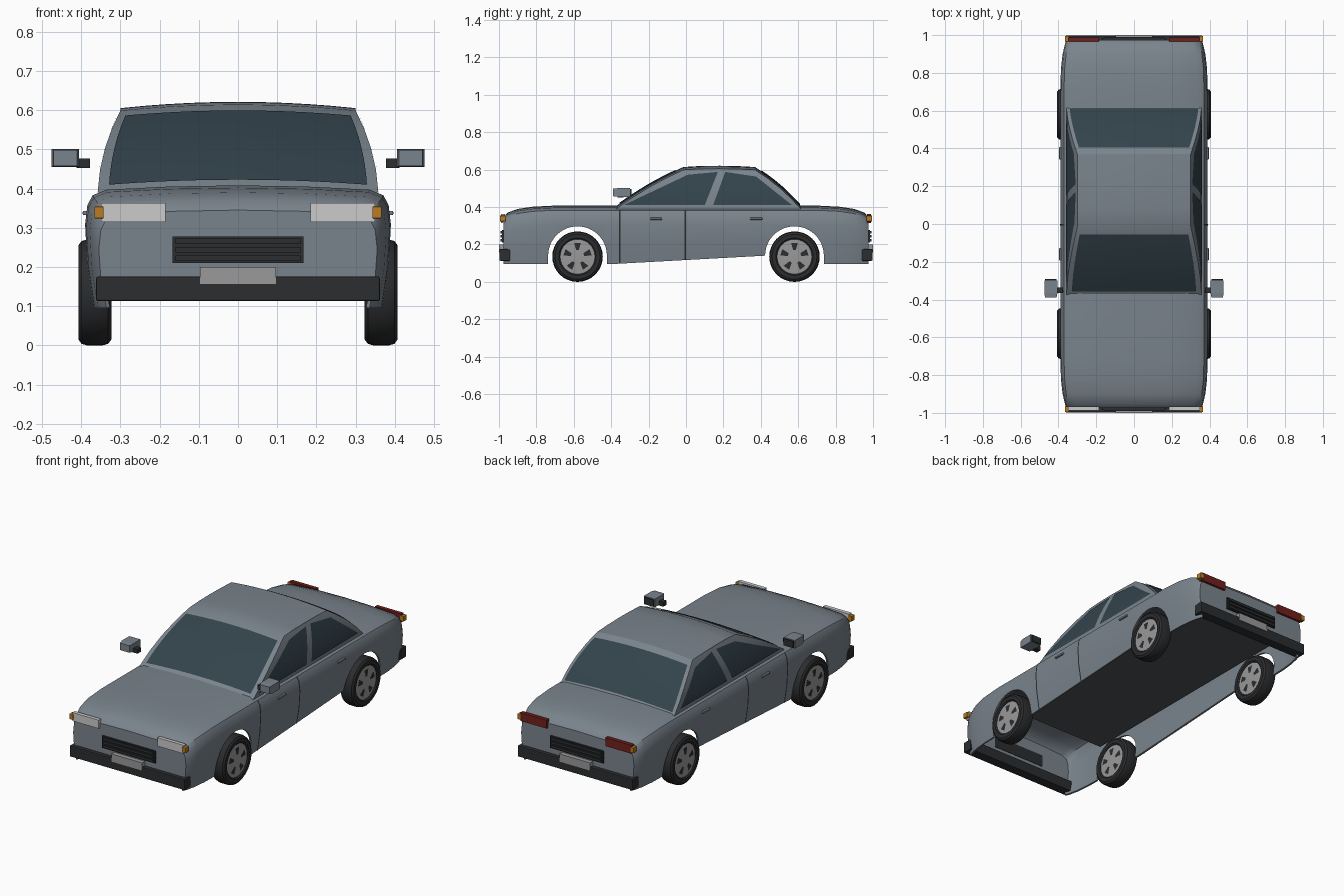
import bpy, bmesh
from math import sin, cos, pi, radians

if "Cube" in bpy.data.objects:
    bpy.data.objects.remove(bpy.data.objects["Cube"])


def material(name, r, g, b):
    m = bpy.data.materials.new(name)
    m.diffuse_color = (r, g, b, 1)
    m.use_nodes = True
    m.node_tree.nodes["Principled BSDF"].inputs["Base Color"].default_value = m.diffuse_color
    return m


PAINT = material("paint", .195, .23, .265)
GLASS = material("glass", .033, .056, .072)
BLACK = material("black_plastic", .024, .026, .028)
FLOOR = material("underbody", .08, .085, .095)
TYRE = material("tyre_rubber", .024, .025, .027)
METAL = material("metal", .32, .32, .32)
LAMP = material("headlamp", .56, .58, .56)
RED = material("tail_lamp", .17, .015, .012)
AMBER = material("amber", .5, .2, .015)


def finish(ob, angle):
    bpy.ops.object.select_all(action='DESELECT')
    ob.select_set(True)
    bpy.context.view_layer.objects.active = ob
    bpy.ops.object.shade_smooth_by_angle(angle=radians(angle))


def mesh(name, verts, faces, mat=None, angle=None):
    me = bpy.data.meshes.new(name)
    me.from_pydata(verts, [], faces)
    bm = bmesh.new()
    bm.from_mesh(me)
    bmesh.ops.remove_doubles(bm, verts=bm.verts, dist=1e-5)
    bmesh.ops.recalc_face_normals(bm, faces=bm.faces)
    bm.to_mesh(me)
    bm.free()
    ob = bpy.data.objects.new(name, me)
    bpy.context.collection.objects.link(ob)
    if mat:
        me.materials.append(mat)
    if angle:
        finish(ob, angle)
    return ob


def box(name, x, y, z, mat, bevel=0):
    x, y, z = sorted(x), sorted(y), sorted(z)
    v = [(a, b, c) for a in x for b in y for c in z]
    f = [(0, 1, 3, 2), (4, 6, 7, 5), (0, 4, 5, 1), (2, 3, 7, 6), (0, 2, 6, 4), (1, 5, 7, 3)]
    ob = mesh(name, v, f, mat)
    if bevel:
        b = ob.modifiers.new("bevel", 'BEVEL')
        b.width, b.segments = bevel, 2
    return ob


def grid(rows, skip=lambda i, j: False):
    n = len(rows[0])
    verts = [p for r in rows for p in r]
    faces = [(i*n+j, i*n+j+1, (i+1)*n+j+1, (i+1)*n+j)
             for i in range(len(rows)-1) for j in range(n-1) if not skip(i, j)]
    return verts, faces


# Lower body: sections lofted from front to rear
def half_section(top, w, low):
    return [(0, top), (.45*w, top-.003), (.86*w, top-.011), (.95*w, top-.025),
            (.985*w, top-.05), (w, top-.1), (.985*w, (top-.1+low)/2), (.945*w, low)]


def sill(y):
    return .095 + .045*(y+.4)/.82 if -.4 < y < .61 else .095


nose = [(.975, .345, .355), (.955, .37, .365), (.9, .39, .378), (.82, .402, .387), (.7, .408, .39)]
stations = [(-y, t, w) for y, t, w in nose]
stations += [(y, .408, .39) for y in (-.4, -.36, 0, .42, .59, .62)]
stations += nose[::-1]
rows = []
for y, t, w in stations:
    h = half_section(t, w, sill(y))
    rows.append([(-x, y, z) for x, z in h[:0:-1]] + [(x, y, z) for x, z in h])
n = len(rows[0])
# the deck is left open under the cabin
v, f = grid(rows, lambda i, j: 6 <= i <= 8 and 5 <= j <= 8)
# end panels stop behind the bumpers
f += [tuple(range(1, n-1)), tuple(range((len(rows)-1)*n+1, len(rows)*n-1))]
body = mesh("lower_body", v, f, PAINT)
sol = body.modifiers.new("shell", 'SOLIDIFY')
sol.thickness, sol.offset = .01, -1

# Wheel arch cutters
for e in (-1, 1):
    pts = [(.157*cos(pi*k/24), .14+.157*sin(pi*k/24)) for k in range(25)]
    pts += [(-.162, .02), (.162, .02)]
    m = len(pts)
    vs = [(x, e*.58+a, b) for x in (-.6, .6) for a, b in pts]
    fs = [tuple(range(m)), tuple(range(m, 2*m))]
    fs += [(k, (k+1) % m, (k+1) % m+m, k+m) for k in range(m)]
    cut = mesh("arch_cutter", vs, fs)
    cut.hide_render = True
    bo = body.modifiers.new("arch", 'BOOLEAN')
    bo.operation, bo.object, bo.solver = 'DIFFERENCE', cut, 'EXACT'
bpy.context.view_layer.objects.active = body
body.select_set(True)
for md in list(body.modifiers):
    bpy.ops.object.modifier_apply(modifier=md.name)
for ob in [o for o in bpy.data.objects if o.name.startswith("arch_cutter")]:
    bpy.data.objects.remove(ob)
finish(body, 35)

# Floor
box("floor", (-.365, .365), (-.72, .93), (.298, .304), FLOOR)


# Cabin: t runs from waistline to roof edge, u across the car
RISE = .209


def width(t):
    return .358 - .058*t**1.6


def screen(t, u, rear=False, out=0.0):
    y = .615-.245*t if rear else -.375+.36*t
    arc = .012*sin(pi*t)
    return (u*width(t), y+(arc+out)*(.6 if rear else -.5), .39+RISE*t+.015*(1-u*u)+(arc+out)*.8)


us = [k/5-1 for k in range(11)]
ts = [0, .25, .5, .75, 1]
rows = [[screen(t, u) for u in us] for t in ts]
rows += [[(u*.3, y, z+.016*(1-u*u)) for u in us] for y, z in ((.08, .604), (.18, .605), (.28, .603))]
rows += [[screen(t, u, True) for u in us] for t in ts[::-1]]
v, f = grid(rows)
n, last = len(us), len(rows)-1
for c in (0, n-1):
    for k in range(4):
        f.append((k*n+c, (k+1)*n+c, (last-k-1)*n+c, (last-k)*n+c))
    f.append(tuple(r*n+c for r in range(4, last-3)))
mesh("cabin", v, f, PAINT, 28)

# Windscreen and rear window
for name, lo, hi, w0, w1, rear in (("windscreen", .06, .9, .92, .93, False),
                                   ("rear_window", .04, .88, .95, .94, True)):
    rows = []
    for k in range(9):
        t = lo+(hi-lo)*k/8
        rows.append([screen(t, u*(w0+(w1-w0)*k/8), rear, .004) for u in us])
    mesh(name, *grid(rows), GLASS, 40)

# Side windows as bottom-front, bottom-rear, top-rear, top-front in (y, z)
panes = {"front_side_window": ((-.335, .41), (.1, .41), (.17, .588), (.01, .573)),
         "rear_side_window": ((.145, .41), (.565, .412), (.375, .563), (.21, .588))}
for name, (a, b, c, d) in panes.items():
    for s in (-1, 1):
        rows = []
        for k in range(9):
            r = k/8
            row = []
            for q in (0, .5, 1):
                y, z = [(a[i]*(1-q)+b[i]*q)*(1-r)+(d[i]*(1-q)+c[i]*q)*r for i in (0, 1)]
                row.append((s*(width((z-.39)/RISE)+.004), y, z))
            rows.append(row)
        mesh(name, *grid(rows), GLASS, 40)

for s in (-1, 1):
    # Door seams and handles
    for y in (-.355, -.003):
        h = half_section(.408, .39, sill(y))[3:]
        mesh("door_seam", *grid([[(s*(x+.002), yy, z) for x, z in h] for yy in (y-.004, y+.004)]), BLACK)
    for y in (-.16, .375):
        box("door_handle", (s*.38, s*.396), (y-.033, y+.033), (.332, .343), PAINT, .003)
    # Wing mirrors
    vs = [(s*(.44+a*w), y, .478+b*h) for y, w, h in ((-.39, .03, .02), (-.365, .035, .023), (-.30, .035, .023))
          for a, b in ((-1, -1), (1, -1), (1, 1), (-1, 1))]
    fs = [(0, 1, 2, 3), (8, 9, 10, 11)]
    fs += [(r+k, r+(k+1) % 4, r+(k+1) % 4+4, r+k+4) for r in (0, 4) for k in range(4)]
    mesh("mirror_housing", vs, fs, PAINT)
    box("mirror_glass", (s*.41, s*.47), (-.3, -.292), (.459, .497), BLACK)
    box("mirror_stalk", (s*.377, s*.412), (-.365, -.335), (.452, .476), BLACK)

# Front and rear trim
for e, end, lamp in ((-1, "front", LAMP), (1, "rear", RED)):
    box(end+"_bumper", (-.362, .362), (e*.94, e*.997), (.113, .175), BLACK, .004)
    box(end+"_plate", (-.097, .097), (e*.97, e*1.0), (.156, .2), METAL)
    box(end+"_grille", (-.167, .167), (e*.965, e*.985), (.21, .278), BLACK)
    for z in (.222, .244, .266):
        box(end+"_grille_slat", (-.16, .16), (e*.98, e*.991), (z-.007, z+.007), BLACK)
    for s in (-1, 1):
        box(end+"_lamp", (s*.185, s*.35), (e*.967, e*.988), (.315, .363), lamp)
        box(end+"_indicator", (s*.343, s*.366), (e*.965, e*.995), (.324, .354), AMBER, .002)


# Wheels
def lathe(name, prof, seg, cx, cy, cz, mat):
    rows = [[(cx+x, cy+r*cos(2*pi*k/seg), cz+r*sin(2*pi*k/seg)) for k in range(seg+1)] for x, r in prof]
    return mesh(name, *grid(rows), mat, 35)


tyre = [(-.036, .093), (-.042, .1), (-.042, .12), (-.034, .131), (-.02, .135),
        (.02, .135), (.034, .131), (.042, .12), (.042, .1), (.036, .093), (-.036, .093)]
rim = [(-.037, 0), (-.037, .03), (-.034, .094), (.034, .094), (.037, .03), (.037, 0)]
for s in (-1, 1):
    for y in (-.58, .58):
        cx = s*.365
        lathe("tyre", tyre, 32, cx, y, .135, TYRE)
        lathe("rim", rim, 32, cx, y, .135, METAL)
        # five dark openings on each face of the rim
        for k in range(5):
            a = pi/2+2*pi*k/5
            for d in (-1, 1):
                vs = [(cx+d*(.0385-.04*(r-.03)), y+r*cos(a+o), .135+r*sin(a+o))
                      for r, o in ((.036, -.2), (.076, -.24), (.076, .24), (.036, .2))]
                mesh("rim_opening", vs, [(0, 1, 2, 3)], BLACK)
